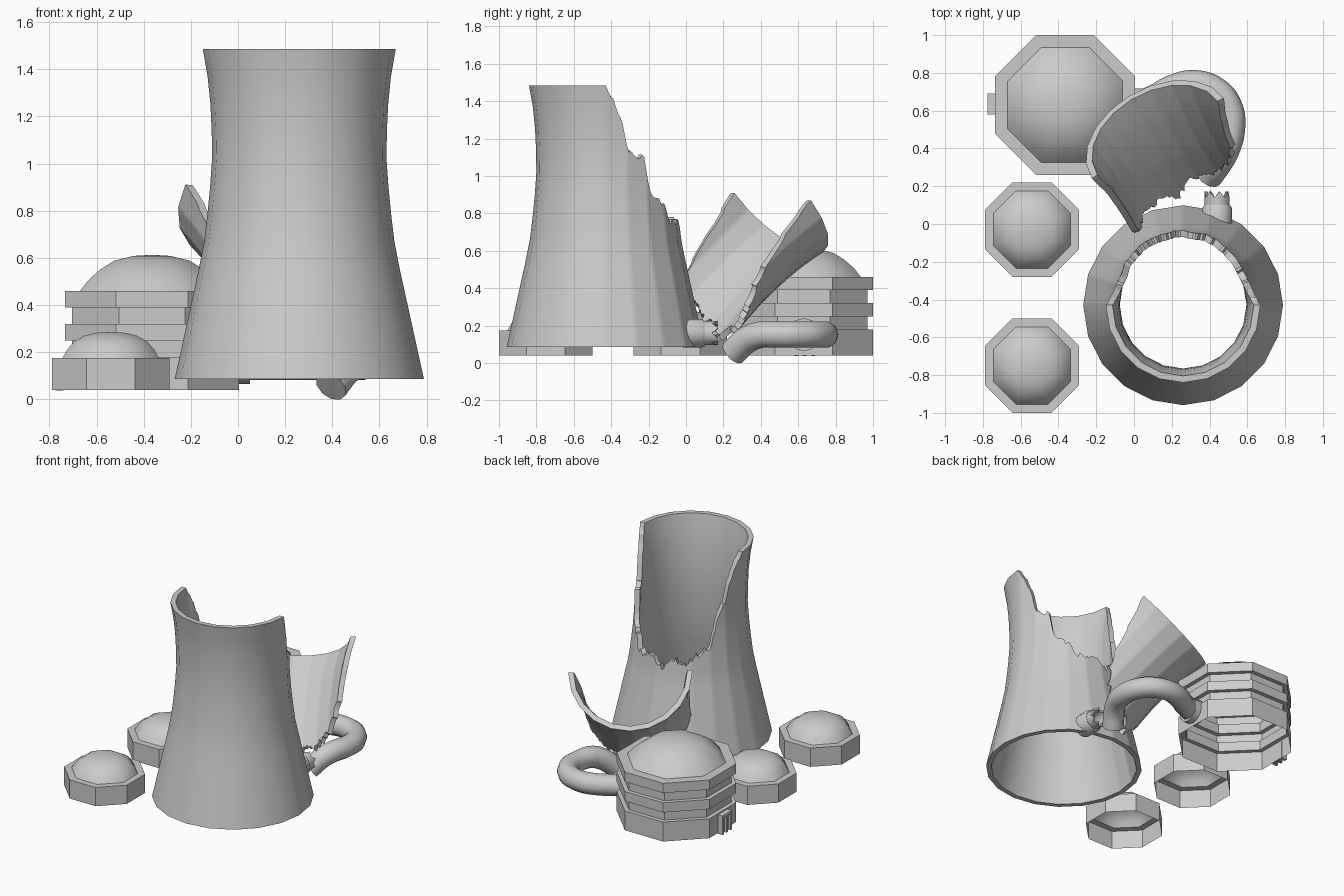
import bpy, bmesh, math, random
from mathutils import Matrix, Vector

if "Cube" in bpy.data.objects:
    bpy.data.objects.remove(bpy.data.objects["Cube"])

random.seed(4)
SIDES = 20
WALL = 0.035
PROFILE = [(0.08, .53), (0.64, .407), (0.85, .382), (1.02, .37), (1.17, .372), (1.3, .38), (1.4, .393), (1.49, .41)]


def lerp(table, v):
    for (a, x), (b, y) in zip(table, table[1:]):
        if v <= b:
            return x + (y - x) * max(0, v - a) / (b - a)
    return table[-1][1]


def finish(name, bm, matrix=None, smooth=35):
    bmesh.ops.recalc_face_normals(bm, faces=bm.faces)
    me = bpy.data.meshes.new(name)
    bm.to_mesh(me)
    bm.free()
    ob = bpy.data.objects.new(name, me)
    bpy.context.collection.objects.link(ob)
    if matrix:
        ob.matrix_world = matrix
    if smooth:
        bpy.ops.object.select_all(action='DESELECT')
        ob.select_set(True)
        bpy.context.view_layer.objects.active = ob
        bpy.ops.object.shade_smooth_by_angle(angle=math.radians(smooth))
    return ob


def shell(name, angles, lo, hi, closed, matrix, rows=12):
    """Curved wall with thickness; lo and hi give its bottom and top at each angle."""
    bm = bmesh.new()
    step = 2 * math.pi / SIDES
    cols = []
    for deg in angles:
        a = math.radians(deg)
        flat = math.cos(step / 2) / math.cos(a % step - step / 2)
        z0, z1 = lo(deg), hi(deg)
        loop = [(0, k / rows) for k in range(rows + 1)] + [(WALL, 1 - k / rows) for k in range(rows + 1)]
        col = []
        for inset, t in loop:
            z = z0 + (z1 - z0) * t
            r = (lerp(PROFILE, z) - inset) * flat
            col.append(bm.verts.new((r * math.cos(a), r * math.sin(a), z)))
        cols.append(col)
    n = len(cols[0])
    for i in range(len(cols) if closed else len(cols) - 1):
        p, q = cols[i], cols[(i + 1) % len(cols)]
        for k in range(n):
            bm.faces.new((p[k], q[k], q[(k + 1) % n], p[(k + 1) % n]))
    if not closed:
        for c in (cols[0], cols[-1]):
            bm.faces.new(c)
    return finish(name, bm, matrix)


def lathe(name, profile, sides, matrix, turn=0.0, smooth=35):
    """Rings of (radius, height), open at the start; radius 0 closes it."""
    bm = bmesh.new()
    rings = []
    for r, z in profile:
        if r == 0:
            rings.append([bm.verts.new((0, 0, z))] * sides)
        else:
            rings.append([bm.verts.new((r * math.cos(turn + 2 * math.pi * i / sides),
                                        r * math.sin(turn + 2 * math.pi * i / sides), z)) for i in range(sides)])
    for p, q in zip(rings, rings[1:]):
        for i in range(sides):
            j = (i + 1) % sides
            bm.faces.new(list(dict.fromkeys((p[i], p[j], q[j], q[i]))))
    return finish(name, bm, matrix, smooth)


def box(name, c, s):
    bm = bmesh.new()
    bmesh.ops.create_cube(bm, size=1, matrix=Matrix.Translation(c) @ Matrix.Diagonal((*s, 1)))
    return finish(name, bm, smooth=0)


# Broken cooling tower: ragged opening across the back
BREAK = [(0, 1.485), (6, 1.42), (12, 1.32), (18, 1.15), (22, 1.13), (34, 1.09), (38, .95), (44, .88), (57, .84),
         (62, .76), (75, .74), (85, .77), (95, .70), (105, .77), (120, .74), (130, .80), (144, .85),
         (150, .98), (160, 1.12), (168, 1.28), (180, 1.485)]


def tower_top(deg):
    if 0 < deg < 180:
        return min(1.485, lerp(BREAK, deg) + random.uniform(-.02, .02))
    return 1.485


shell("broken_tower", list(range(0, 180, 2)) + list(range(180, 360, 18)), lambda d: .085, tower_top, True,
      Matrix.Translation((.26, -.43, 0)))

# Fallen wall piece: same wall, leaning backwards, rim at the top
DROP = [(0, .03), (8, .2), (17, .4), (26, .5), (37, .6), (60, .68), (80, .67), (95, .75), (104, .67), (120, .65),
        (135, .6), (152, .66), (160, .55), (168, .38), (175, .18), (180, .03)]
u = Vector((.85, .52, -.05)).normalized()
w = Vector((-.34, .56, -.75))
w = (w - u * w.dot(u)).normalized()
a = u.cross(w)
rim = Vector((.125, .455, .89))
lean = Matrix((u, w, a)).transposed().to_4x4()
lean.translation = rim - a * 1.485
shell("fallen_wall_piece", range(0, 181, 2),
      lambda d: 1.485 - max(.02, lerp(DROP, d) + random.uniform(-.02, .02)), lambda d: 1.485, False, lean)

# Octagonal buildings with domed roofs, open underneath
K = 1 / math.cos(math.pi / 8)


def octagon_building(name, x, y, profile):
    lathe(name, [(r * K, z) for r, z in profile], 8, Matrix.Translation((x, y, 0)), math.pi / 8, 40)


small = [(.25, .04), (.25, .175), (.205, .175), (.185, .21), (.155, .245), (.11, .27), (.06, .282), (0, .285)]
octagon_building("small_dome_front", -.54, -.75, small)
octagon_building("small_dome_middle", -.54, -.03, small)
big = [(.37, .04), (.37, .18), (.34, .18), (.34, .25), (.37, .25), (.37, .32), (.34, .32), (.34, .39), (.37, .39),
       (.37, .46), (.305, .46), (.27, .505), (.22, .55), (.16, .588), (.08, .608), (0, .613)]
octagon_building("large_dome", -.365, .63, big)

# Door with upright slats on the large building
box("door_panel", (-.745, .635, .105), (.03, .1, .13))
for i in range(3):
    box("door_slat", (-.757, .59 + .045 * i, .105), (.035, .02, .135))
box("door_lintel", (-.757, .635, .165), (.036, .11, .02))

# Bent pipe from the large building down to the ground
curve = bpy.data.curves.new("bent_pipe", 'CURVE')
curve.dimensions = '3D'
curve.bevel_depth = .073
curve.bevel_resolution = 3
curve.resolution_u = 6
curve.use_fill_caps = True
path = [(-.03, .62, .152), (.1, .66, .152), (.2, .715, .152), (.32, .742, .152), (.44, .7, .152), (.505, .61, .152),
        (.515, .5, .152), (.485, .39, .15), (.445, .32, .12), (.395, .25, .055)]
sp = curve.splines.new('BEZIER')
sp.bezier_points.add(len(path) - 1)
for p, co in zip(sp.bezier_points, path):
    p.co = co
    p.handle_left_type = p.handle_right_type = 'AUTO'
bpy.context.collection.objects.link(bpy.data.objects.new("bent_pipe", curve))

# Pipe collar on the large building
lathe("pipe_collar", [(0, -.04), (.088, -.04), (.088, .045), (.07, .045)], 12,
      Matrix.Translation((.005, .63, .152)) @ Matrix.Rotation(math.pi / 2, 4, 'Y'))

# Snapped pipe stub on the tower, ragged at its open end
stub = Matrix.Translation((.44, 0, .16)) @ Matrix.Rotation(-math.pi / 2, 4, 'X')
lathe("stub_collar", [(0, -.02), (.078, -.02), (.078, .085), (.068, .1), (.05, .1)], 14, stub)
bits = lathe("snapped_pipe_stub", [(.066, .06), (.066, .16), (.05, .16), (.05, .06)], 14, stub)
for v in bits.data.vertices:
    if v.co.z > .15:
        k = round(math.atan2(v.co.y, v.co.x) / (2 * math.pi / 14))
        v.co.z += .012 if k % 2 else -.02
